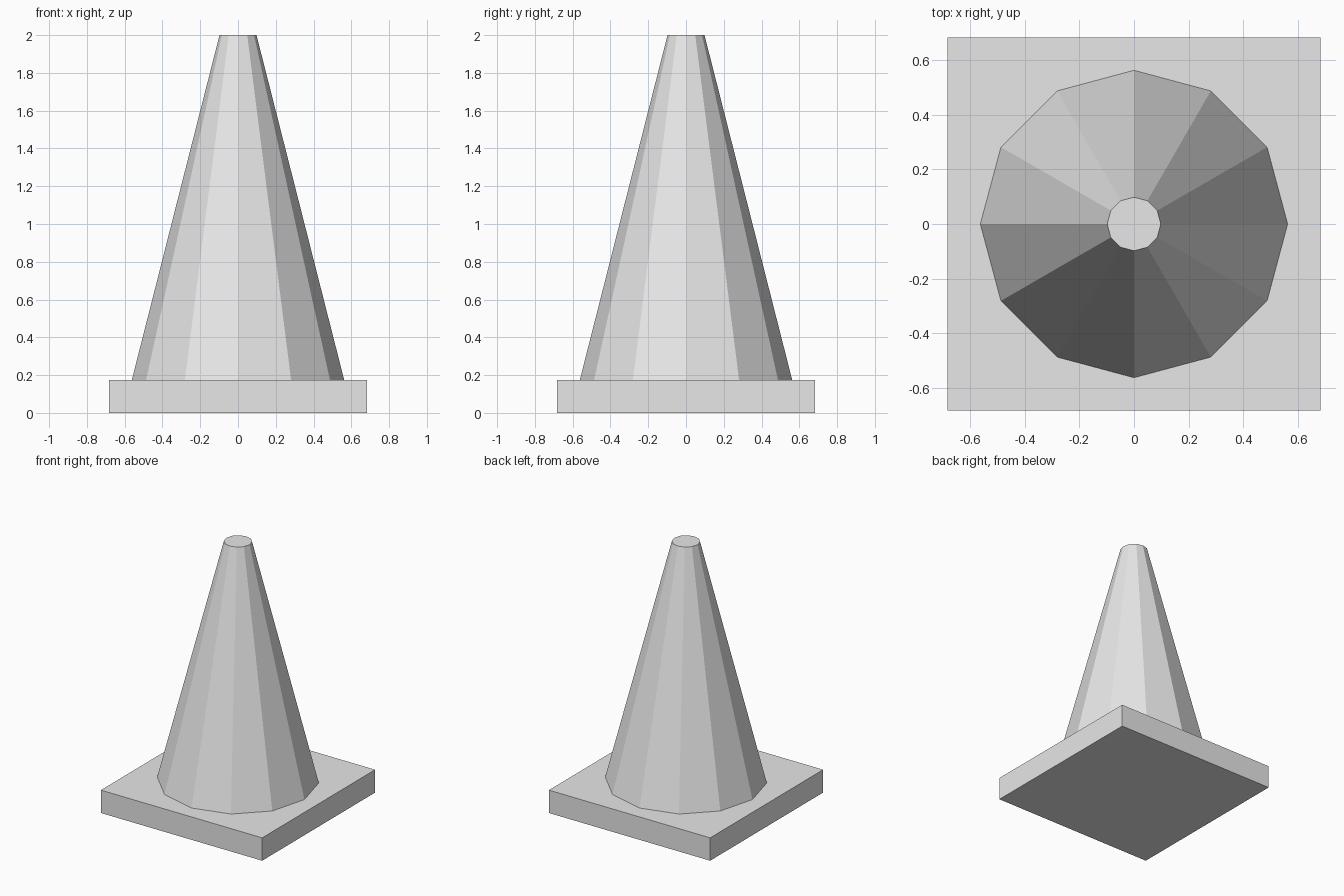
import bpy

old = bpy.data.objects.get("Cube")
if old:
    bpy.data.objects.remove(old, do_unlink=True)

# Single plain grey material
GREY = (0.8, 0.8, 0.8, 1.0)
grey = bpy.data.materials.new("light_grey")
grey.use_nodes = True
grey.diffuse_color = GREY
for node in grey.node_tree.nodes:
    if node.type == 'BSDF_PRINCIPLED':
        node.inputs["Base Color"].default_value = GREY

BASE_WIDTH = 1.364
BASE_HEIGHT = 0.175
TOTAL_HEIGHT = 2.0


def finish(name):
    obj = bpy.context.object
    obj.name = name
    obj.data.name = name
    obj.data.materials.append(grey)
    return obj


# Square base slab
bpy.ops.mesh.primitive_cube_add(size=1, location=(0, 0, BASE_HEIGHT / 2))
base = finish("base")
base.scale = (BASE_WIDTH, BASE_WIDTH, BASE_HEIGHT)
bpy.ops.object.transform_apply(location=False, rotation=False, scale=True)

# Twelve-sided tapered body with a flat top
body_height = TOTAL_HEIGHT - BASE_HEIGHT
bpy.ops.mesh.primitive_cone_add(
    vertices=12, radius1=0.562, radius2=0.098, depth=body_height,
    location=(0, 0, BASE_HEIGHT + body_height / 2))
finish("cone_body")
